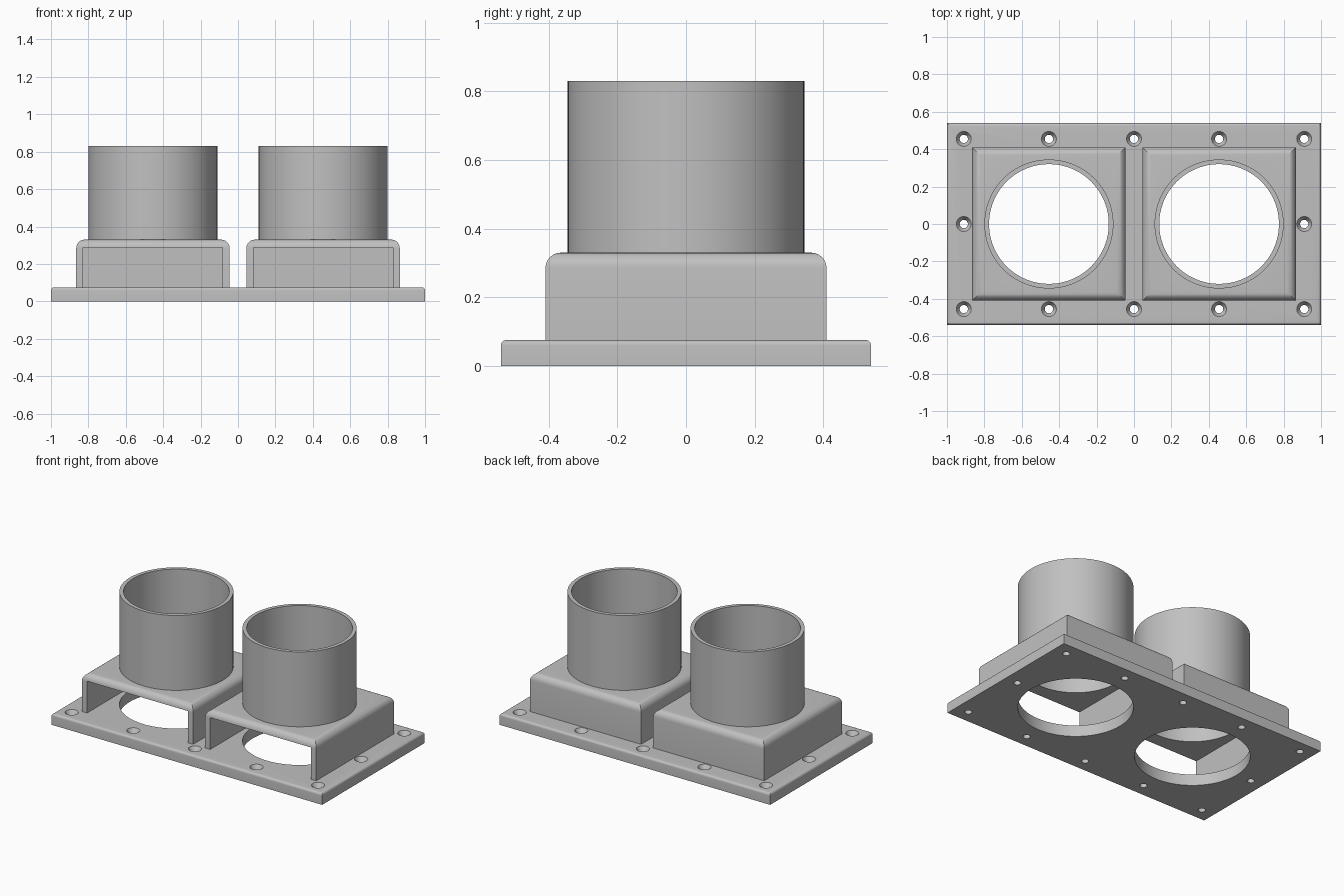
import bpy, bmesh, math
from mathutils import Matrix, Vector

if "Cube" in bpy.data.objects:
    bpy.data.objects.remove(bpy.data.objects["Cube"])

grey = bpy.data.materials.new("plain_grey")
grey.use_nodes = True
COLOR = (0.53, 0.53, 0.53, 1)
grey.diffuse_color = COLOR
grey.node_tree.nodes["Principled BSDF"].inputs["Base Color"].default_value = COLOR

UNIT_X = 0.455      # spacing of the two duct units
PLATE_TOP = 0.075
ROOF = 0.33
RIM = 0.83


def finish(bm, name):
    bmesh.ops.recalc_face_normals(bm, faces=bm.faces)
    mesh = bpy.data.meshes.new(name)
    bm.to_mesh(mesh)
    bm.free()
    mesh.materials.append(grey)
    ob = bpy.data.objects.new(name, mesh)
    bpy.context.collection.objects.link(ob)
    return ob


def box(name, low, high, fillet=0):
    """Box between two corners, with rounded top edges if asked."""
    low, high = Vector(low), Vector(high)
    bm = bmesh.new()
    bmesh.ops.create_cube(bm, size=1, matrix=Matrix.Translation((low + high) / 2)
                          @ Matrix.Diagonal((high - low).to_4d()))
    if fillet:
        top = [e for e in bm.edges if all(v.co.z > high.z - 0.001 for v in e.verts)]
        bmesh.ops.bevel(bm, geom=top, offset=fillet, segments=6, profile=0.5,
                        affect='EDGES')
    return finish(bm, name)


def lathe(name, profile, centers, sides, closed=False):
    """Revolve a (radius, z) profile around each centre."""
    bm = bmesh.new()
    for cx, cy in centers:
        rings = [[bm.verts.new((cx + r * math.cos(math.tau * i / sides),
                                cy + r * math.sin(math.tau * i / sides), z))
                  for i in range(sides)] for r, z in profile]
        pairs = list(zip(rings, rings[1:]))
        if closed:
            pairs.append((rings[-1], rings[0]))
        else:
            bm.faces.new(rings[0])
            bm.faces.new(rings[-1])
        for a, b in pairs:
            for i in range(sides):
                j = (i + 1) % sides
                bm.faces.new((a[i], a[j], b[j], b[i]))
    return finish(bm, name)


def cut(target, cutter):
    mod = target.modifiers.new("cut", 'BOOLEAN')
    mod.operation = 'DIFFERENCE'
    mod.solver = 'EXACT'
    mod.object = cutter
    bpy.context.view_layer.objects.active = target
    bpy.ops.object.modifier_apply(modifier=mod.name)
    bpy.data.objects.remove(cutter)


def smooth(ob):
    bpy.ops.object.select_all(action='DESELECT')
    ob.select_set(True)
    bpy.context.view_layer.objects.active = ob
    bpy.ops.object.shade_smooth_by_angle(angle=math.radians(30))


# Base plate with two large openings and countersunk screw holes
plate = box("base_plate", (-1, -0.54, 0), (1, 0.54, PLATE_TOP), 0.016)
units = [(-UNIT_X, 0), (UNIT_X, 0)]
cut(plate, lathe("opening_cutter", [(0.345, -0.1), (0.345, 0.2)], units, 96))
screws = [(x, y) for x in (-0.91, -UNIT_X, 0, UNIT_X, 0.91) for y in (-0.455, 0.455)]
screws += [(-0.91, 0), (0.91, 0)]
cut(plate, lathe("screw_cutter", [(0.022, -0.1), (0.022, 0.045), (0.04, PLATE_TOP),
                                  (0.04, 0.1)], screws, 32))
smooth(plate)

# Hollow housings, open at the front, each carrying a round duct
for side, x in (("right", -UNIT_X), ("left", UNIT_X)):
    housing = box(side + "_housing", (x - 0.41, -0.41, 0.07), (x + 0.41, 0.41, ROOF), 0.045)
    cut(housing, box("cavity_cutter", (x - 0.373, -0.6, 0), (x + 0.373, 0.373, 0.287)))
    cut(housing, lathe("roof_cutter", [(0.32, 0.2), (0.32, 0.5)], [(x, 0)], 96))
    smooth(housing)
    duct = lathe(side + "_duct", [(0.32, ROOF - 0.005), (0.345, ROOF - 0.005),
                                  (0.345, RIM), (0.32, RIM)], [(x, 0)], 96, closed=True)
    smooth(duct)
